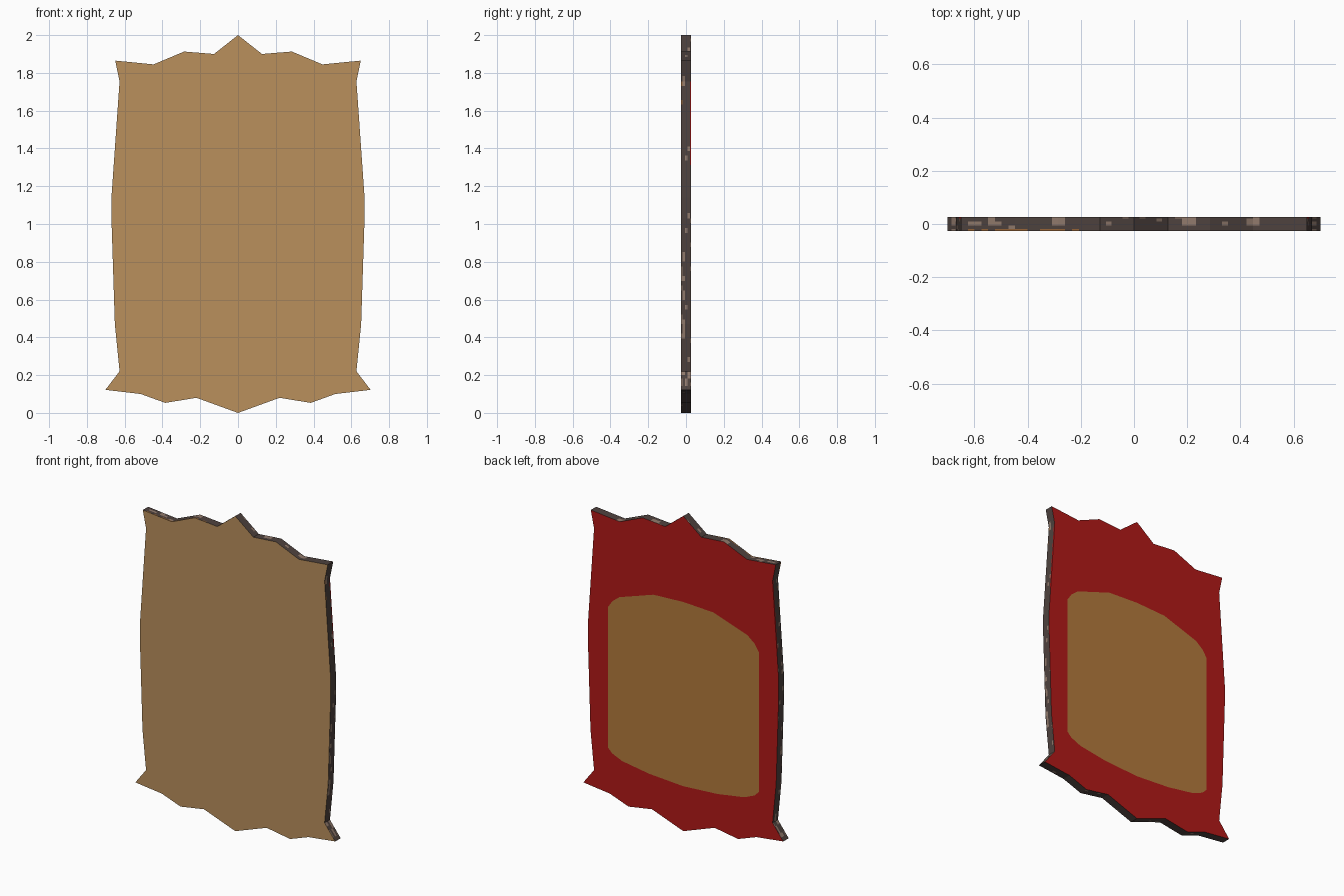
import bpy, bmesh, math, random

if "Cube" in bpy.data.objects:
    bpy.data.objects.remove(bpy.data.objects["Cube"])

random.seed(4)


def srgb(r, g, b):
    lin = lambda c: c / 12.92 if c <= 0.04045 else ((c + 0.055) / 1.055) ** 2.4
    return tuple(lin(c / 255) for c in (r, g, b)) + (1,)


def material(name, rgb):
    m = bpy.data.materials.new(name)
    m.diffuse_color = srgb(*rgb)
    m.use_nodes = True
    m.node_tree.nodes["Principled BSDF"].inputs["Base Color"].default_value = m.diffuse_color
    return m


def mirrored(half):
    """Close a half outline (first and last point on x = 0) across x."""
    return half + [(-x, z) for x, z in half[-2:0:-1]]


def densify(points, step):
    """Split every outline segment into pieces about one step long."""
    out = []
    for (x0, z0), (x1, z1) in zip(points, points[1:] + points[:1]):
        k = max(1, round(math.hypot(x1 - x0, z1 - z0) / step))
        out += [(x0 + (x1 - x0) * i / k, z0 + (z1 - z0) * i / k) for i in range(k)]
    return out


HALF_DEPTH = 0.027
FRONT, RIM, RED, PATCH, PALE, OCHRE = range(6)

# jagged hide outline, right half, top to bottom
outline = mirrored([(0, 2.0), (0.127, 1.9), (0.285, 1.913), (0.447, 1.845),
                    (0.65, 1.865), (0.627, 1.755), (0.67, 1.14), (0.67, 1.03),
                    (0.652, 0.47), (0.627, 0.22), (0.702, 0.122), (0.515, 0.10),
                    (0.385, 0.053), (0.22, 0.08), (0, 0.0)])
outline = densify(outline, 0.025)
# brown patch on the back, right half
patch = mirrored([(0, 1.455), (0.21, 1.445), (0.45, 1.365), (0.50, 1.325), (0.53, 1.28),
                  (0.53, 0.39), (0.50, 0.36), (0.43, 0.33), (0.24, 0.30), (0, 0.285)])


def rim_colour(x, y, z):
    """Worn dark rim: pale scuffs, ochre along the front edge, a thin red back edge."""
    side = abs(x) > 0.6 and 0.12 < z < 1.8
    top = z > 1.8
    if side and y > 0.021 and 1.3 < z < 1.75:
        return RED
    if side and y < -0.016 and 1.55 < z < 1.75:
        return OCHRE if random.random() < 0.5 else RIM
    if top and y < -0.016 and -0.65 < x < -0.2:
        return OCHRE if random.random() < 0.6 else RIM
    if side and (0.14 < z < 0.22 or 0.4 < z < 0.82 and y < -0.008):
        return PALE if random.random() < 0.45 else RIM
    if top and y > 0 and any(abs(x - c) < 0.02 for c in (-0.54, -0.28, 0.2, 0.46)):
        return PALE
    return PALE if random.random() < 0.04 else RIM


bm = bmesh.new()


def loop(points, y):
    return [bm.verts.new((x, y, z)) for x, z in points]


# rim, in bands from front to back
rows = [loop(outline, y) for y in (-HALF_DEPTH, -0.019, -0.005, 0.009, 0.02, HALF_DEPTH)]
front, back, inner = rows[0], rows[-1], loop(patch, HALF_DEPTH)
n = len(outline)
for a, b in zip(rows, rows[1:]):
    for i in range(n):
        j = (i + 1) % n
        f = bm.faces.new((a[i], b[i], b[j], a[j]))
        f.material_index = rim_colour(*f.calc_center_median())

# front face and back patch
bm.faces.new(front).material_index = FRONT
bm.faces.new(inner).material_index = PATCH

# red border filled between the outline and the patch
edges = [bm.edges.get((r[i], r[(i + 1) % len(r)])) for r in (back, inner) for i in range(len(r))]
fill = bmesh.ops.triangle_fill(bm, use_beauty=True, edges=edges, normal=(0, 1, 0))
for f in fill["geom"]:
    if isinstance(f, bmesh.types.BMFace):
        f.material_index = RED
bmesh.ops.recalc_face_normals(bm, faces=bm.faces)

mesh = bpy.data.meshes.new("hide_panel")
bm.to_mesh(mesh)
bm.free()
for name, rgb in (("tan hide", (186, 144, 92)), ("dark rim", (78, 66, 62)),
                  ("red border", (178, 25, 24)), ("brown patch", (180, 122, 60)),
                  ("pale scuff", (145, 122, 108)), ("ochre scuff", (150, 100, 55))):
    mesh.materials.append(material(name, rgb))
panel = bpy.data.objects.new("hide_panel", mesh)
bpy.context.collection.objects.link(panel)
